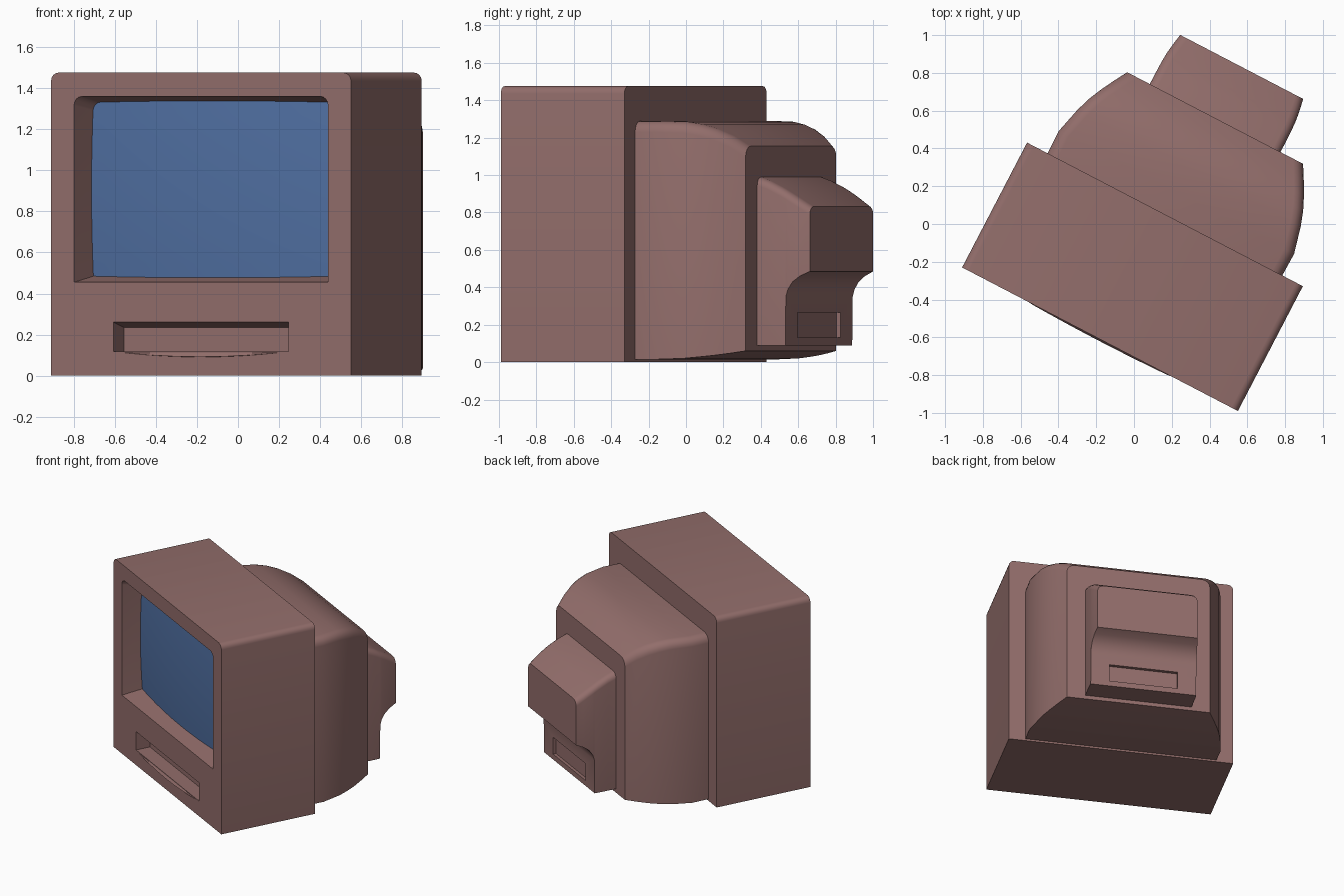
import bpy, bmesh, math
from mathutils import Matrix

if "Cube" in bpy.data.objects:
    bpy.data.objects.remove(bpy.data.objects["Cube"])

# The whole set is turned about z: local x = width, local y = depth behind the front face
PLACE = Matrix.Translation((-0.18, -0.61, 0)) @ Matrix.Rotation(math.radians(-27.5), 4, 'Z')


def material(name, rgb):
    m = bpy.data.materials.new(name)
    m.diffuse_color = (*rgb, 1)
    m.use_nodes = True
    m.node_tree.nodes["Principled BSDF"].inputs["Base Color"].default_value = m.diffuse_color
    return m


CASE = material("case_plastic", (0.29, 0.155, 0.147))
GLASS = material("screen_glass", (0.08, 0.16, 0.36))


def finish(name, bm, mat):
    bmesh.ops.recalc_face_normals(bm, faces=bm.faces)
    me = bpy.data.meshes.new(name)
    bm.to_mesh(me)
    bm.free()
    ob = bpy.data.objects.new(name, me)
    bpy.context.collection.objects.link(ob)
    me.materials.append(mat)
    ob.matrix_world = PLACE
    return ob


def ring(y, hw, z0, z1, r, n=4):
    """Cross-section with square bottom corners and rounded top corners."""
    pts = [(-hw, y, z0), (hw, y, z0)]
    for side, start in ((1, 0), (-1, 90)):
        for i in range(n + 1):
            a = math.radians(start + 90 * i / n)
            pts.append((side * (hw - r) + r * math.cos(a), y, z1 - r + r * math.sin(a)))
    return pts


def loft(name, rings, mat=CASE):
    bm = bmesh.new()
    loops = [[bm.verts.new(p) for p in rg] for rg in rings]
    for a, b in zip(loops, loops[1:]):
        for i in range(len(a)):
            j = (i + 1) % len(a)
            bm.faces.new((a[i], a[j], b[j], b[i]))
    bm.faces.new(loops[0])
    bm.faces.new(loops[-1])
    return finish(name, bm, mat)


def cut(target, cutter):
    mod = target.modifiers.new("cut", 'BOOLEAN')
    mod.operation = 'DIFFERENCE'
    mod.solver = 'EXACT'
    mod.object = cutter
    bpy.context.view_layer.objects.active = target
    bpy.ops.object.modifier_apply(modifier=mod.name)
    bpy.data.objects.remove(cutter)


def box_ring(y, hw, z0, z1):
    return [(-hw, y, z0), (hw, y, z0), (hw, y, z1), (-hw, y, z1)]


# Front housing with tapered screen opening and sloped slot
housing = loft("front_housing", [ring(y, 0.823, 0, 1.475, 0.04) for y in (0, 0.745)])
cut(housing, loft("screen_cutter", [ring(-0.02, 0.701, 0.451, 1.364, 0.045),
                                    ring(0.165, 0.664, 0.488, 1.327, 0.04)]))
cut(housing, loft("slot_cutter", [box_ring(-0.02, 0.48, 0.118, 0.265),
                                  box_ring(0.11, 0.48, 0.118, 0.235)]))

# Curved tube section behind the housing: depth, half width, bottom, top
tube = [(0.74, 0.70, 0.015, 1.29), (0.875, 0.703, 0.015, 1.29), (1.02, 0.667, 0.02, 1.285),
        (1.10, 0.64, 0.028, 1.27), (1.17, 0.608, 0.036, 1.247), (1.245, 0.568, 0.047, 1.21),
        (1.32, 0.525, 0.06, 1.155)]
tube_cover = loft("tube_cover", [ring(y, w, a, b, 0.06) for y, w, a, b in tube])

# Rear hump, undercut at the bottom
hump = [(1.315, 0.39, 0.09, 0.992), (1.38, 0.39, 0.09, 0.97), (1.455, 0.389, 0.09, 0.935),
        (1.488, 0.387, 0.09, 0.917), (1.491, 0.387, 0.35, 0.915), (1.503, 0.386, 0.39, 0.908),
        (1.53, 0.383, 0.43, 0.892), (1.57, 0.377, 0.46, 0.867), (1.625, 0.367, 0.485, 0.832)]
rear_hump = loft("rear_hump", [ring(y, w, a, b, 0.045) for y, w, a, b in hump])
cut(rear_hump, loft("socket_cutter", [box_ring(1.465, 0.25, 0.132, 0.265),
                                      box_ring(1.52, 0.25, 0.132, 0.265)]))

# Crescent lip below the slot
bm = bmesh.new()
N = 12
rows = []
for i in range(1, N):
    x = -0.48 + 0.96 * i / N
    t = 1 - (x / 0.48) ** 2
    rows.append([bm.verts.new(p) for p in ((x, 0.005, 0.118), (x, -0.01 * t, 0.118 - 0.026 * t),
                                           (x, 0.005, 0.118 - 0.028 * t))])
ends = [bm.verts.new((s * 0.48, 0.005, 0.118)) for s in (-1, 1)]
for a, b in zip(rows, rows[1:]):
    for i in range(3):
        j = (i + 1) % 3
        bm.faces.new((a[i], a[j], b[j], b[i]))
for end, row in zip(ends, (rows[0], rows[-1])):
    for i in range(3):
        bm.faces.new((end, row[i], row[(i + 1) % 3]))
slot_lip = finish("slot_lip", bm, CASE)

# Bulging screen
bm = bmesh.new()
NX, NZ = 16, 12
grid = []
for i in range(NX + 1):
    a = -1 + 2 * i / NX
    col = []
    for k in range(NZ + 1):
        b = -1 + 2 * k / NZ
        y = 0.15 - 0.04 * (1 - a * a) - 0.015 * (1 - b * b)
        col.append(bm.verts.new((0.685 * a, y, 0.9075 + 0.435 * b)))
    grid.append(col)
for i in range(NX):
    for k in range(NZ):
        bm.faces.new((grid[i][k], grid[i + 1][k], grid[i + 1][k + 1], grid[i][k + 1]))
screen = finish("screen", bm, GLASS)
if screen.data.polygons[0].normal.y > 0:
    screen.data.flip_normals()

# Smooth the rounded areas, keep the edges sharp
bpy.ops.object.select_all(action='DESELECT')
for ob in (housing, tube_cover, rear_hump, slot_lip, screen):
    ob.select_set(True)
bpy.context.view_layer.objects.active = housing
bpy.ops.object.shade_smooth_by_angle(angle=math.radians(30))
